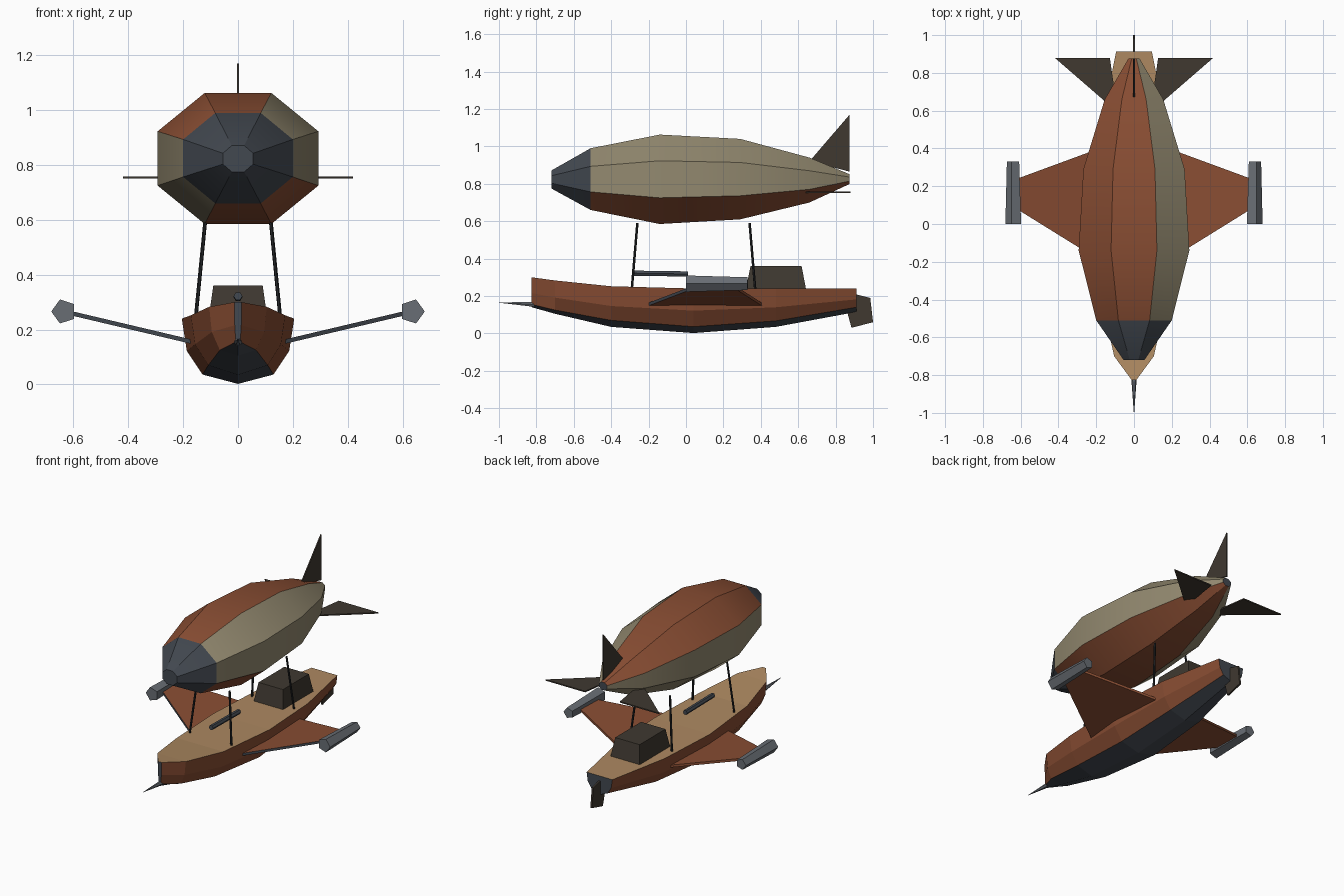
import bpy, bmesh, math
from mathutils import Vector

if "Cube" in bpy.data.objects:
    bpy.data.objects.remove(bpy.data.objects["Cube"])


def material(name, rgb):
    m = bpy.data.materials.new(name)
    m.diffuse_color = (*rgb, 1)
    m.use_nodes = True
    m.node_tree.nodes["Principled BSDF"].inputs["Base Color"].default_value = m.diffuse_color
    return m


RUST = material("rust", (0.25, 0.075, 0.033))
BEIGE = material("beige canvas", (0.29, 0.25, 0.16))
STEEL = material("dark steel", (0.055, 0.065, 0.08))
TAN = material("tan deck", (0.42, 0.25, 0.12))
BROWN = material("dark brown", (0.05, 0.04, 0.03))
GREY = material("grey metal", (0.14, 0.155, 0.175))
BLACK = material("black strut", (0.016, 0.018, 0.02))


def loft(name, rings, mats, pick=lambda i, j: 0, cap=0):
    """Skin closed rings; pick(segment, side) chooses the material slot."""
    bm = bmesh.new()
    vs = [[bm.verts.new(p) for p in r] for r in rings]
    n = len(rings[0])
    for i in range(len(rings) - 1):
        for j in range(n):
            k = (j + 1) % n
            f = bm.faces.new((vs[i][j], vs[i][k], vs[i + 1][k], vs[i + 1][j]))
            f.material_index = pick(i, j)
    for end in (vs[0][::-1], vs[-1]):
        bm.faces.new(end).material_index = cap
    bmesh.ops.recalc_face_normals(bm, faces=bm.faces)
    me = bpy.data.meshes.new(name)
    bm.to_mesh(me)
    bm.free()
    for m in mats:
        me.materials.append(m)
    ob = bpy.data.objects.new(name, me)
    bpy.context.collection.objects.link(ob)
    return ob


def plate(name, pts, thick, mats, pick=lambda i, j: 0):
    """Extrude an outline by the vector thick, centred on the outline."""
    t = Vector(thick) / 2
    return loft(name, [[Vector(p) - t for p in pts], [Vector(p) + t for p in pts]], mats, pick)


def rod(name, a, b, ra, rb, n, mat, turn=0.0):
    """Tapered prism between two points."""
    a, b = Vector(a), Vector(b)
    q = (b - a).to_track_quat('Z', 'Y')
    ring = lambda c, r: [c + q @ Vector((r * math.cos(turn + k * math.tau / n),
                                         r * math.sin(turn + k * math.tau / n), 0)) for k in range(n)]
    return loft(name, [ring(a, ra), ring(b, rb)], [mat])


# Gas envelope: octagonal sections (y, half width, half height, centre z)
sections = [(-0.72, 0.055, 0.048, 0.823), (-0.51, 0.20, 0.165, 0.825), (-0.14, 0.293, 0.239, 0.824),
            (0.29, 0.268, 0.215, 0.825), (0.66, 0.155, 0.12, 0.82), (0.875, 0.03, 0.026, 0.825)]
c8 = math.cos(math.pi / 8)
rings = [[(w / c8 * math.cos((k - 0.5) * math.pi / 4), y,
           z + h / c8 * math.sin((k - 0.5) * math.pi / 4)) for k in range(8)]
         for y, w, h, z in sections]
# Side 0 faces +x, then counter-clockwise seen from the front
envelope = loft("envelope", rings, [RUST, BEIGE, STEEL],
                lambda i, j: 2 if i == 0 else (1 if j in (0, 1, 4, 5) else 0), cap=2)
bpy.context.view_layer.objects.active = envelope
envelope.select_set(True)
bpy.ops.object.shade_smooth_by_angle(angle=math.radians(20))

# Tail fins
plate("top_fin", [(0, 0.66, 0.92), (0, 0.875, 1.17), (0, 0.875, 0.865)], (0.008, 0, 0), [BROWN])
for s in (-1, 1):
    plate("side_fin", [(s * 0.09, 0.62, 0.755), (s * 0.12, 0.62, 0.755), (s * 0.42, 0.88, 0.755),
                       (s * 0.128, 0.88, 0.755)], (0, 0, 0.008), [BROWN])

# Hull: (y, half width, deck z, lower chine z, keel z)
stations = [(-0.825, 0.013, 0.30, 0.155, 0.14), (-0.70, 0.105, 0.283, 0.125, 0.105),
            (-0.40, 0.172, 0.252, 0.07, 0.035), (0.04, 0.205, 0.24, 0.036, 0.002),
            (0.48, 0.18, 0.24, 0.067, 0.035), (0.912, 0.095, 0.24, 0.14, 0.115)]
rings = []
for y, w, zd, zc, zk in stations:
    half = [(w, zd), (w * 0.91, zd - 0.58 * (zd - zc)), (w * 0.63, zc)]
    outline = half + [(0, zk)] + [(-x, z) for x, z in reversed(half)]
    rings.append([(x, y, z) for x, z in outline])
loft("hull", rings, [RUST, STEEL, TAN],
     lambda i, j: 2 if j == 6 else (1 if j in (2, 3) else 0), cap=1)

# Bow spike, rudder, deck gun
rod("bow_spike", (0, -0.81, 0.155), (0, -1.0, 0.165), 0.015, 0.001, 6, GREY)
plate("rudder", [(0, 0.855, 0.14), (0, 0.905, 0.21), (0, 0.985, 0.19), (0, 1.0, 0.06),
                 (0, 0.885, 0.03)], (0.012, 0, 0), [BROWN])
rod("deck_gun", (0, -0.285, 0.322), (0, 0.01, 0.318), 0.016, 0.016, 6, STEEL)

# Cabin
loft("cabin", [[(x * w, y, z) for x, y in ((-1, y0), (1, y0), (1, y1), (-1, y1))]
               for w, y0, y1, z in ((0.108, 0.32, 0.642, 0.235), (0.09, 0.345, 0.618, 0.36))], [BROWN])

for s in (-1, 1):
    # Wings with steel leading edge
    plate("wing", [(s * 0.17, -0.20, 0.156), (s * 0.61, 0.073, 0.26), (s * 0.61, 0.243, 0.26),
                   (s * 0.17, 0.405, 0.156)], (0, 0, 0.016), [RUST, STEEL],
          lambda i, j: 1 if j == 0 else 0)
    # Engine pods, one corner pointing outward
    rod("engine_pod", (s * 0.635, 0, 0.266), (s * 0.637, 0.33, 0.266), 0.046, 0.036, 5, GREY,
        math.pi if s > 0 else 0)
    # Suspension struts
    for y0, y1 in ((-0.29, -0.26), (0.37, 0.34)):
        rod("strut", (s * 0.155, y0, 0.235), (s * 0.12, y1, 0.59), 0.007, 0.007, 6, BLACK)
